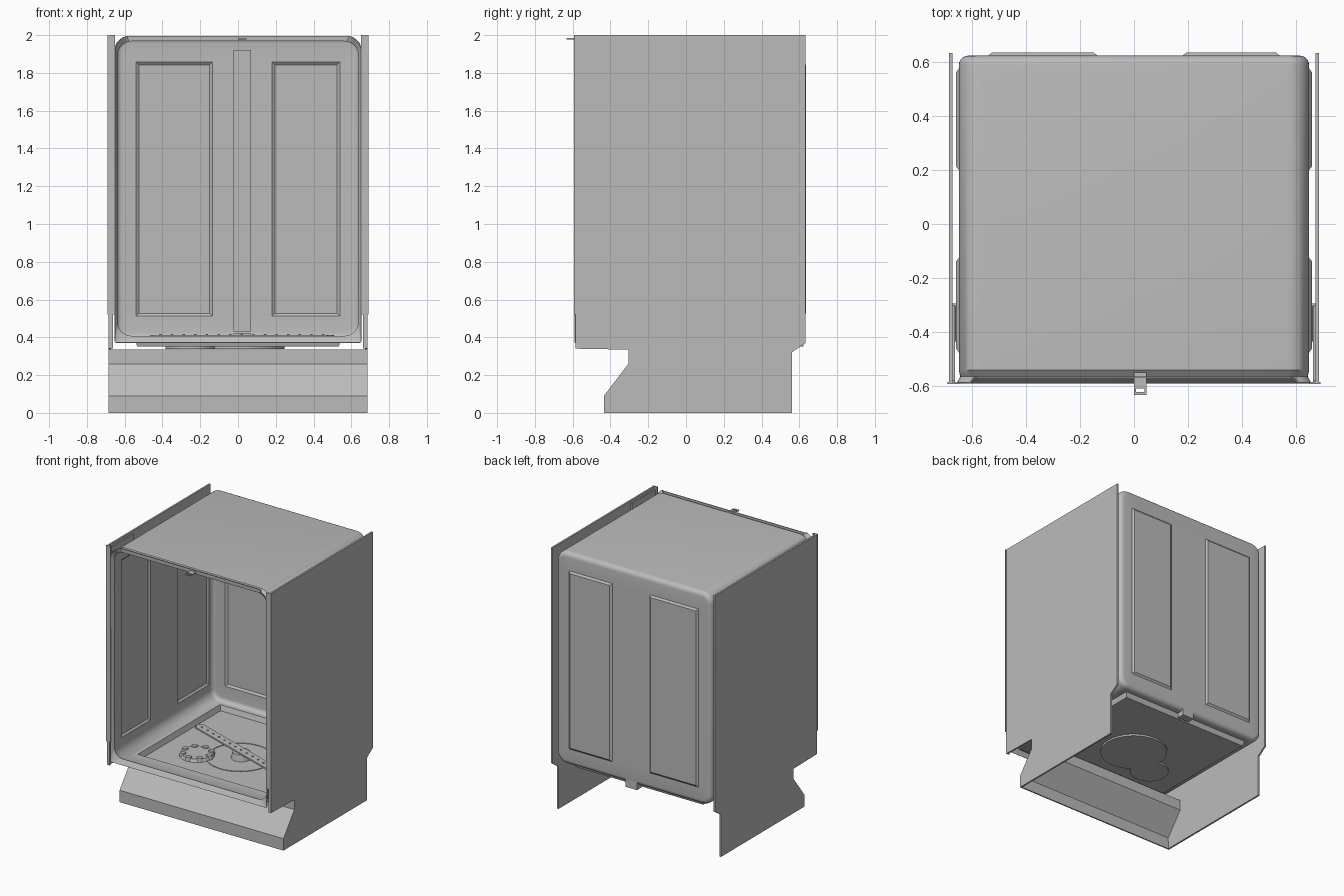
import bpy, bmesh, math
from mathutils import Vector, Matrix

cube = bpy.data.objects.get("Cube")
if cube:
    bpy.data.objects.remove(cube, do_unlink=True)

steel = bpy.data.materials.new("brushed_grey")
steel.use_nodes = True
steel.diffuse_color = (0.5, 0.5, 0.5, 1)
steel.node_tree.nodes["Principled BSDF"].inputs["Base Color"].default_value = (0.5, 0.5, 0.5, 1)


def finish(name, bm, thick=0, smooth=False):
    """Turn a bmesh into a named object, optionally thickened and smoothed."""
    mesh = bpy.data.meshes.new(name)
    bm.to_mesh(mesh)
    bm.free()
    mesh.materials.append(steel)
    ob = bpy.data.objects.new(name, mesh)
    bpy.context.collection.objects.link(ob)
    bpy.ops.object.select_all(action="DESELECT")
    ob.select_set(True)
    bpy.context.view_layer.objects.active = ob
    if thick:
        mod = ob.modifiers.new("thickness", "SOLIDIFY")
        mod.thickness, mod.offset = thick, -1
        bpy.ops.object.modifier_apply(modifier=mod.name)
    if smooth:
        bpy.ops.object.shade_smooth_by_angle(angle=math.radians(35))
    return ob


def add_box(bm, lo, hi):
    lo, hi = Vector(lo), Vector(hi)
    mat = Matrix.Translation((lo + hi) / 2) @ Matrix.Diagonal((hi - lo).to_4d())
    return bmesh.ops.create_cube(bm, size=1, matrix=mat)["verts"]


def boxes(name, *spans):
    bm = bmesh.new()
    for lo, hi in spans:
        add_box(bm, lo, hi)
    return finish(name, bm)


def disc(name, x, y, z0, z1, r, r_top=None, sides=40):
    bm = bmesh.new()
    bmesh.ops.create_cone(bm, cap_ends=True, segments=sides, radius1=r,
                          radius2=r_top or r, depth=z1 - z0,
                          matrix=Matrix.Translation((x, y, (z0 + z1) / 2)))
    return finish(name, bm, smooth=True)


def ring(name, x, y, z0, z1, r, width):
    bm = bmesh.new()
    loops = []
    for rad, z in ((r, z0), (r, z1), (r - width, z1), (r - width, z0)):
        loops.append([bm.verts.new((x + rad * math.cos(a * math.tau / 40),
                                    y + rad * math.sin(a * math.tau / 40), z)) for a in range(40)])
    bridge(bm, loops + loops[:1])
    return finish(name, bm, smooth=True)


def bridge(bm, loops):
    for a, b in zip(loops, loops[1:]):
        for i in range(len(a)):
            j = (i + 1) % len(a)
            bm.faces.new((a[i], a[j], b[j], b[i]))


def rounded_loop(bm, y, half, z0, z1, r_low, r_top, steps=8):
    """Rounded rectangle facing along y."""
    verts = []
    for k, (sx, top) in enumerate(((1, True), (-1, True), (-1, False), (1, False))):
        r = r_top if top else r_low
        cx, cz = sx * (half - r), (z1 - r if top else z0 + r)
        for s in range(steps + 1):
            a = (k + s / steps) * math.pi / 2
            verts.append(bm.verts.new((cx + r * math.cos(a), y, cz + r * math.sin(a))))
    return verts


def press(bm, normal, low, high, slope, depth):
    """Stamp a rectangular panel outwards from the wall facing normal."""
    normal = Vector(normal)

    def wall():
        return [f for f in bm.faces if f.normal.dot(normal) > 0.999]
    for axis in range(3):
        if abs(normal[axis]) > 0.5:
            continue
        for limit in (low[axis], high[axis]):
            co, no = Vector(), Vector()
            co[axis], no[axis] = limit, 1
            faces = wall()
            geom = faces + list({e for f in faces for e in f.edges}) + list({v for f in faces for v in f.verts})
            bmesh.ops.bisect_plane(bm, geom=geom, plane_co=co, plane_no=no, dist=1e-5)
            bm.normal_update()
    chosen = [f for f in wall() if all(low[i] < f.calc_center_median()[i] < high[i] for i in range(3))]
    bmesh.ops.inset_region(bm, faces=chosen, thickness=slope, depth=depth, use_even_offset=True)
    bm.normal_update()


# Tub: open-fronted rounded shell with a flared front rim
bm = bmesh.new()
rim = rounded_loop(bm, -0.586, 0.655, 0.37, 1.996, 0.015, 0.08)
for v in rim:
    if v.co.z > 1.98 and abs(v.co.x) < 0.6:
        v.co.y += 0.022
loops = [rim,
         rounded_loop(bm, -0.565, 0.643, 0.403, 1.972, 0.08, 0.08),
         rounded_loop(bm, -0.54, 0.648, 0.388, 1.992, 0.08, 0.08)]
for s in range(6):
    a = s / 5 * math.pi / 2
    d = 0.035 * (1 - math.cos(a))
    loops.append(rounded_loop(bm, 0.588 + 0.035 * math.sin(a), 0.648 - d, 0.388 + d, 1.992 - d, 0.08 - d, 0.08 - d))
bridge(bm, loops)
back = bm.faces.new(loops[-1])
bmesh.ops.recalc_face_normals(bm, faces=bm.faces)
bm.normal_update()
if back.normal.y < 0:
    bmesh.ops.reverse_faces(bm, faces=bm.faces)
    bm.normal_update()
for x0, x1 in ((-0.54, -0.135), (0.18, 0.54)):
    press(bm, (0, 1, 0), (x0, 0.5, 0.512), (x1, 0.7, 1.858), 0.014, 0.011)
for side in (-1, 1):
    for y0, y1 in ((0.2, 0.575), (-0.475, -0.125)):
        press(bm, (side, 0, 0), (-1, y0, 0.512), (1, y1, 1.858), 0.014, 0.011)
press(bm, (0, 0, -1), (-0.545, -0.42, 0.3), (0.545, 0.565, 0.5), 0.012, 0.037)
finish("tub", bm, thick=0.005, smooth=True)

# Sump dishes below the floor, with their rims inside
disc("sump_dish", 0.01, 0.01, 0.338, 0.354, 0.235)
disc("filter_dish", -0.25, -0.13, 0.338, 0.354, 0.135)
ring("sump_rim", 0.01, 0.01, 0.354, 0.359, 0.235, 0.012)

# Filter cap with a ring of grips
disc("filter_cap", -0.25, -0.13, 0.354, 0.375, 0.12, 0.11)
bm = bmesh.new()
for k in range(8):
    a = k * math.tau / 8
    bmesh.ops.create_cone(bm, cap_ends=True, segments=12, radius1=0.025, radius2=0.02, depth=0.03,
                          matrix=Matrix.Translation((-0.25 + 0.1 * math.cos(a), -0.13 + 0.1 * math.sin(a), 0.37)))
finish("filter_grips", bm)

# Spray arm on its hub, with a row of nozzles
disc("spray_hub", 0.02, 0.01, 0.354, 0.402, 0.07, 0.06)
turn = Matrix.Translation((0.02, 0.01, 0.4)) @ Matrix.Rotation(math.radians(-19), 4, "Z")
bm = bmesh.new()
add_box(bm, (-0.51, -0.035, 0), (0.51, 0.035, 0.012))
bmesh.ops.bevel(bm, geom=[e for e in bm.edges if abs(e.verts[0].co.z - e.verts[1].co.z) > 0.01],
                offset=0.02, segments=3, affect="EDGES")
bm.transform(turn)
finish("spray_arm", bm)
bm = bmesh.new()
for k in range(-7, 8):
    bmesh.ops.create_cone(bm, cap_ends=True, segments=8, radius1=0.008, radius2=0.006, depth=0.006,
                          matrix=turn @ Matrix.Translation((k * 0.065, 0, 0.014)))
finish("spray_nozzles", bm)

# Water duct up the rear wall and its outlet underneath
boxes("water_duct", ((-0.025, 0.603, 0.43), (0.07, 0.619, 1.92)))
boxes("duct_outlet", ((-0.025, 0.565, 0.352), (0.07, 0.622, 0.42)))

# Side panels with front trims and brackets
notch = [(-0.585, 0.34), (-0.305, 0.335), (-0.305, 0.26), (-0.435, 0.09), (-0.435, 0)]
outline = [(-0.585, 2)] + notch + [(0.56, 0), (0.56, 0.32), (0.632, 0.37), (0.632, 2)]
for side, label in ((1, "left"), (-1, "right")):
    bm = bmesh.new()
    face = bm.faces.new([bm.verts.new((side * 0.672, y, z)) for y, z in outline])
    moved = bmesh.ops.extrude_face_region(bm, geom=[face])["geom"]
    bmesh.ops.translate(bm, verts=[g for g in moved if isinstance(g, bmesh.types.BMVert)], vec=(side * 0.013, 0, 0))
    bmesh.ops.recalc_face_normals(bm, faces=bm.faces)
    finish(label + "_side_panel", bm)
    boxes(label + "_front_trim", ((side * 0.65, -0.592, 0.52), (side * 0.69, -0.584, 2)))
    boxes(label + "_lower_flange", ((side * 0.663, -0.585, 0.34), (side * 0.68, -0.575, 0.52)))
    boxes(label + "_bracket", ((side * 0.662, -0.58, 0.52), (side * 0.673, -0.3, 1.98)))

# Toe-kick plinth: folded sheet following the panel notch
bm = bmesh.new()
rows = [[bm.verts.new((x, y, z)) for x in (-0.68, 0.68)] for y, z in notch[1:]]
for a, b in zip(rows, rows[1:]):
    bm.faces.new((a[0], b[0], b[1], a[1]))
finish("plinth", bm, thick=0.01)

# Door latch: slotted tongue at the top of the opening
boxes("door_latch",
      ((0, -0.608, 1.976), (0.046, -0.55, 1.984)),
      ((0, -0.632, 1.976), (0.046, -0.622, 1.984)),
      ((0, -0.622, 1.976), (0.008, -0.608, 1.984)),
      ((0.038, -0.622, 1.976), (0.046, -0.608, 1.984)))

# Box normals on the mirrored parts
for ob in bpy.context.collection.objects:
    if ob.type == "MESH" and ob.name.startswith("right_"):
        bm = bmesh.new()
        bm.from_mesh(ob.data)
        bmesh.ops.recalc_face_normals(bm, faces=bm.faces)
        bm.to_mesh(ob.data)
        bm.free()
